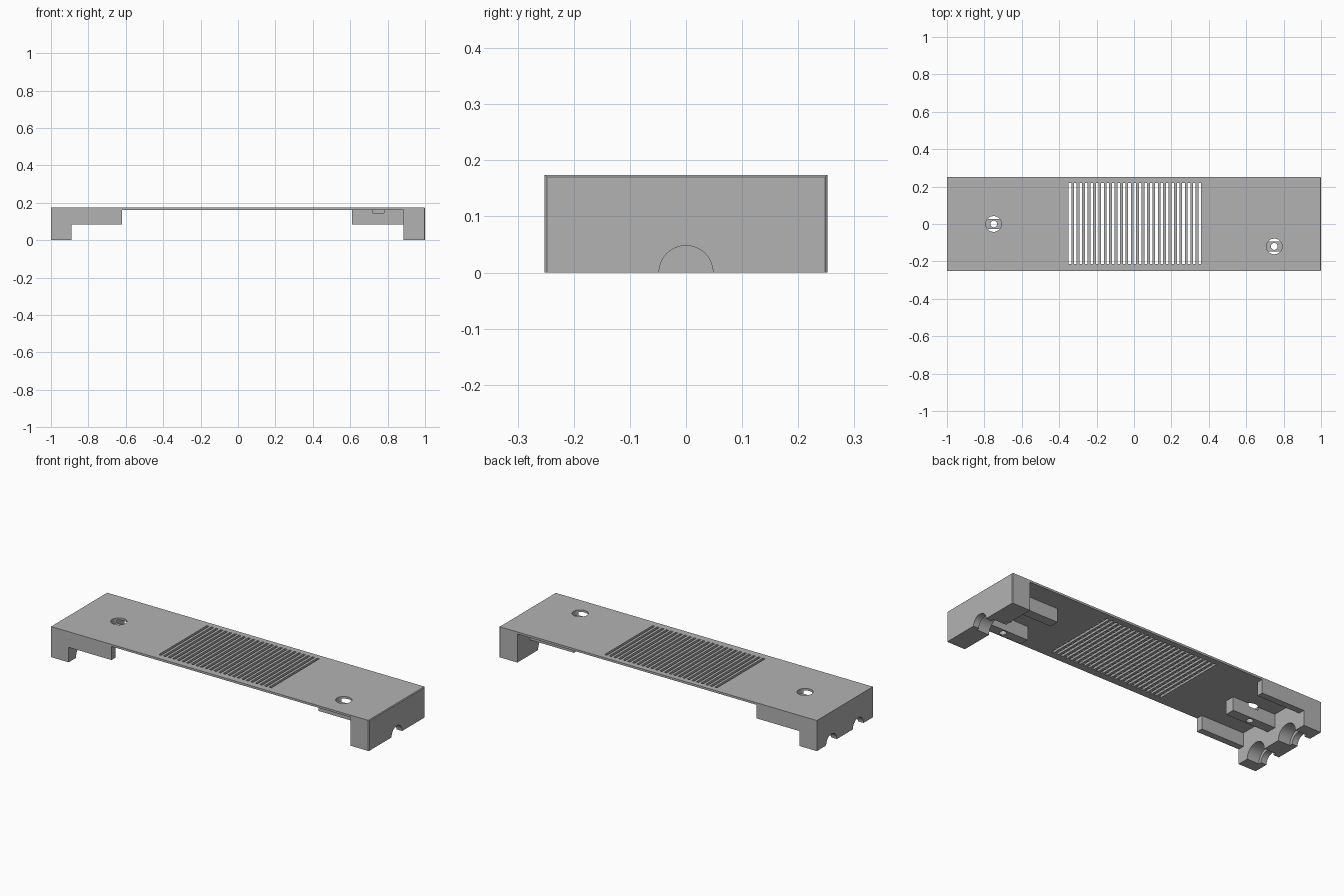
import bpy, bmesh, math
from mathutils import Matrix, Vector

cube = bpy.data.objects.get("Cube")
if cube:
    bpy.data.objects.remove(cube, do_unlink=True)

HALF_W, TOP, UNDER, BLOCK_Z = 0.252, 0.174, 0.162, 0.085
FOOT_L, FOOT_R = -0.89, 0.885

grey = bpy.data.materials.new("plain grey")
grey.use_nodes = True
colour = (0.45, 0.45, 0.45, 1)
grey.diffuse_color = colour
grey.node_tree.nodes["Principled BSDF"].inputs["Base Color"].default_value = colour


def to_object(name, bm):
    bmesh.ops.recalc_face_normals(bm, faces=bm.faces)
    mesh = bpy.data.meshes.new(name)
    bm.to_mesh(mesh)
    bm.free()
    mesh.materials.append(grey)
    obj = bpy.data.objects.new(name, mesh)
    bpy.context.collection.objects.link(obj)
    return obj


def add_box(bm, x0, x1, y0, y1, z0, z1):
    centre = Vector(((x0 + x1) / 2, (y0 + y1) / 2, (z0 + z1) / 2))
    size = Matrix.Diagonal((x1 - x0, y1 - y0, z1 - z0, 1))
    bmesh.ops.create_cube(bm, size=1, matrix=Matrix.Translation(centre) @ size)


def box(name, *limits):
    bm = bmesh.new()
    add_box(bm, *limits)
    return to_object(name, bm)


def cylinder(name, radius, start, end):
    start, end = Vector(start), Vector(end)
    axis = end - start
    turn = axis.to_track_quat("Z", "Y").to_matrix().to_4x4()
    bm = bmesh.new()
    bmesh.ops.create_cone(bm, cap_ends=True, segments=48, radius1=radius, radius2=radius,
                          depth=axis.length,
                          matrix=Matrix.Translation((start + end) / 2) @ turn)
    return to_object(name, bm)


def combine(target, tool, operation):
    tool.hide_render = True
    mod = target.modifiers.new("combine", "BOOLEAN")
    mod.operation = operation
    mod.solver = "EXACT"
    mod.object = tool
    bpy.context.view_layer.objects.active = target
    bpy.ops.object.modifier_apply(modifier=mod.name)
    bpy.data.objects.remove(tool, do_unlink=True)


# Cover: thin top plate with a foot at each end, as one extruded profile
profile = [(-1, 0), (FOOT_L, 0), (FOOT_L, UNDER), (FOOT_R, UNDER),
           (FOOT_R, 0), (1, 0), (1, TOP), (-1, TOP)]
bm = bmesh.new()
side = bm.faces.new([bm.verts.new((x, -HALF_W, z)) for x, z in profile])
extruded = bmesh.ops.extrude_face_region(bm, geom=[side])["geom"]
bmesh.ops.translate(bm, vec=(0, 2 * HALF_W, 0),
                    verts=[g for g in extruded if isinstance(g, bmesh.types.BMVert)])
bmesh.ops.recalc_face_normals(bm, faces=bm.faces)
# Fine chamfer round the outer end
rim = [e for e in bm.edges if all(v.co.x > 0.99 for v in e.verts)
       and any(v.co.z > 0.1 for v in e.verts)]
bmesh.ops.bevel(bm, geom=rim, offset=0.004, segments=1, affect="EDGES")
cover = to_object("vented_cover", bm)

# Support blocks: two flush rails and a middle post at one end, two posts at the other
for y0, y1 in ((-HALF_W, -0.215), (-0.028, 0.028), (0.215, HALF_W)):
    combine(cover, box("rail", FOOT_L - 0.02, -0.62, y0, y1, BLOCK_Z, 0.168), "UNION")
for y0, y1 in ((-0.148, -0.094), (0.083, 0.137)):
    combine(cover, box("post", 0.61, FOOT_R + 0.02, y0, y1, BLOCK_Z, 0.168), "UNION")

# Ventilation slots
bm = bmesh.new()
for i in range(25):
    x = -0.342 + i * 0.0289
    add_box(bm, x - 0.007, x + 0.007, -0.213, 0.22, 0.1, 0.25)
combine(cover, to_object("slots", bm), "DIFFERENCE")

# Counterbored screw holes
for x, y in ((-0.75, 0), (0.75, -0.12)):
    combine(cover, cylinder("screw_head", 0.042, (x, y, 0.145), (x, y, 0.3)), "DIFFERENCE")
    combine(cover, cylinder("screw_shaft", 0.018, (x, y, 0), (x, y, 0.2)), "DIFFERENCE")

# Cable notches, wider on the inside
for end, y in ((1, 0), (-1, -0.12), (-1, 0.12)):
    combine(cover, cylinder("cable_notch", 0.048, (end * 0.86, y, 0), (end * 1.1, y, 0)),
            "DIFFERENCE")
    combine(cover, cylinder("cable_seat", 0.066, (end * 0.86, y, 0), (end * 0.965, y, 0)),
            "DIFFERENCE")

# Smooth round walls, sharp edges elsewhere
bpy.ops.object.select_all(action="DESELECT")
cover.select_set(True)
bpy.context.view_layer.objects.active = cover
bpy.ops.object.shade_smooth_by_angle(angle=math.radians(30))
